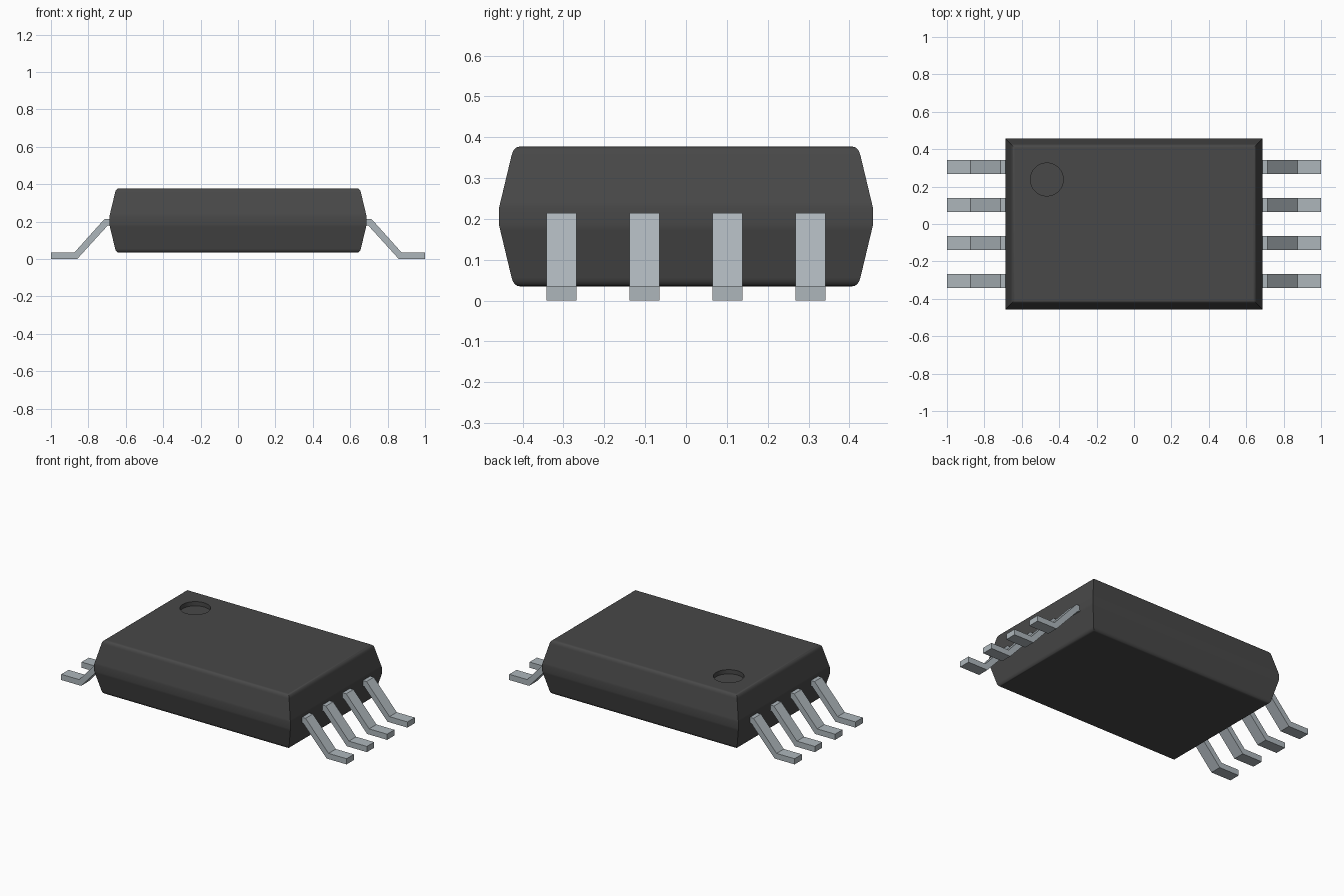
import bpy, bmesh, math

if "Cube" in bpy.data.objects:
    bpy.data.objects.remove(bpy.data.objects["Cube"])


def material(name, rgb):
    m = bpy.data.materials.new(name)
    m.use_nodes = True
    m.diffuse_color = (*rgb, 1)
    m.node_tree.nodes["Principled BSDF"].inputs["Base Color"].default_value = (*rgb, 1)
    return m


def make_object(name, bm, mat):
    bmesh.ops.recalc_face_normals(bm, faces=bm.faces[:])
    me = bpy.data.meshes.new(name)
    bm.to_mesh(me)
    bm.free()
    me.materials.append(mat)
    ob = bpy.data.objects.new(name, me)
    bpy.context.collection.objects.link(ob)
    return ob


plastic = material("black plastic", (0.065, 0.065, 0.065))
metal = material("pin metal", (0.42, 0.47, 0.50))

# Body: stacked rectangles following one (inset, height) side profile
HALF_X, HALF_Y = 0.688, 0.458
Z0, Z1, MID = 0.035, 0.377, 0.206
upper = [(0.0, 0.020), (0.003, 0.033), (0.031, 0.150), (0.034, 0.159),
         (0.039, 0.166), (0.045, 0.170), (0.051, 0.171)]
profile = [(i, MID - h) for i, h in reversed(upper)] + [(i, MID + h) for i, h in upper]
bm = bmesh.new()
rings = []
for inset, z in profile:
    x, y = HALF_X - inset, HALF_Y - inset
    rings.append([bm.verts.new((sx * x, sy * y, z))
                  for sx, sy in ((-1, -1), (1, -1), (1, 1), (-1, 1))])
for a, b in zip(rings, rings[1:]):
    for k in range(4):
        n = (k + 1) % 4
        bm.faces.new((a[k], a[n], b[n], b[k]))
bm.faces.new(rings[0])
bm.faces.new(rings[-1])
body = make_object("body", bm, plastic)

# Round orientation recess sunk into the top
bpy.ops.mesh.primitive_cylinder_add(vertices=64, radius=0.088, depth=0.1,
                                    location=(-0.466, 0.238, Z1 - 0.027 + 0.05))
cutter = bpy.context.object
cutter.name = "recess_cutter"
cutter.hide_render = True
cutter.data.materials.append(plastic)
cut = body.modifiers.new("recess", "BOOLEAN")
cut.operation, cut.solver, cut.object = "DIFFERENCE", "EXACT", cutter
bpy.ops.object.select_all(action="DESELECT")
body.select_set(True)
bpy.context.view_layer.objects.active = body
bpy.ops.object.modifier_apply(modifier=cut.name)
bpy.data.objects.remove(cutter)
bpy.ops.object.shade_smooth_by_angle(angle=math.radians(30))
weighted = body.modifiers.new("flat_faces", "WEIGHTED_NORMAL")
weighted.keep_sharp = True

# Pins: bent strip profile in x/z, extruded across y
strip = [(0.64, 0.179), (0.697, 0.179), (0.860, 0.0), (1.0, 0.0),
         (1.0, 0.036), (0.874, 0.036), (0.713, 0.215), (0.64, 0.215)]
PIN_WIDTH = 0.073
for side, label in ((1, "left"), (-1, "right")):
    for i in range(4):
        y = -0.305 + i * 0.2033
        bm = bmesh.new()
        face = bm.faces.new([bm.verts.new((side * x, y - PIN_WIDTH / 2, z))
                             for x, z in strip])
        new = bmesh.ops.extrude_face_region(bm, geom=[face])["geom"]
        bmesh.ops.translate(bm, vec=(0, PIN_WIDTH, 0),
                            verts=[v for v in new if isinstance(v, bmesh.types.BMVert)])
        make_object(f"pin_{label}_{i + 1}", bm, metal)
